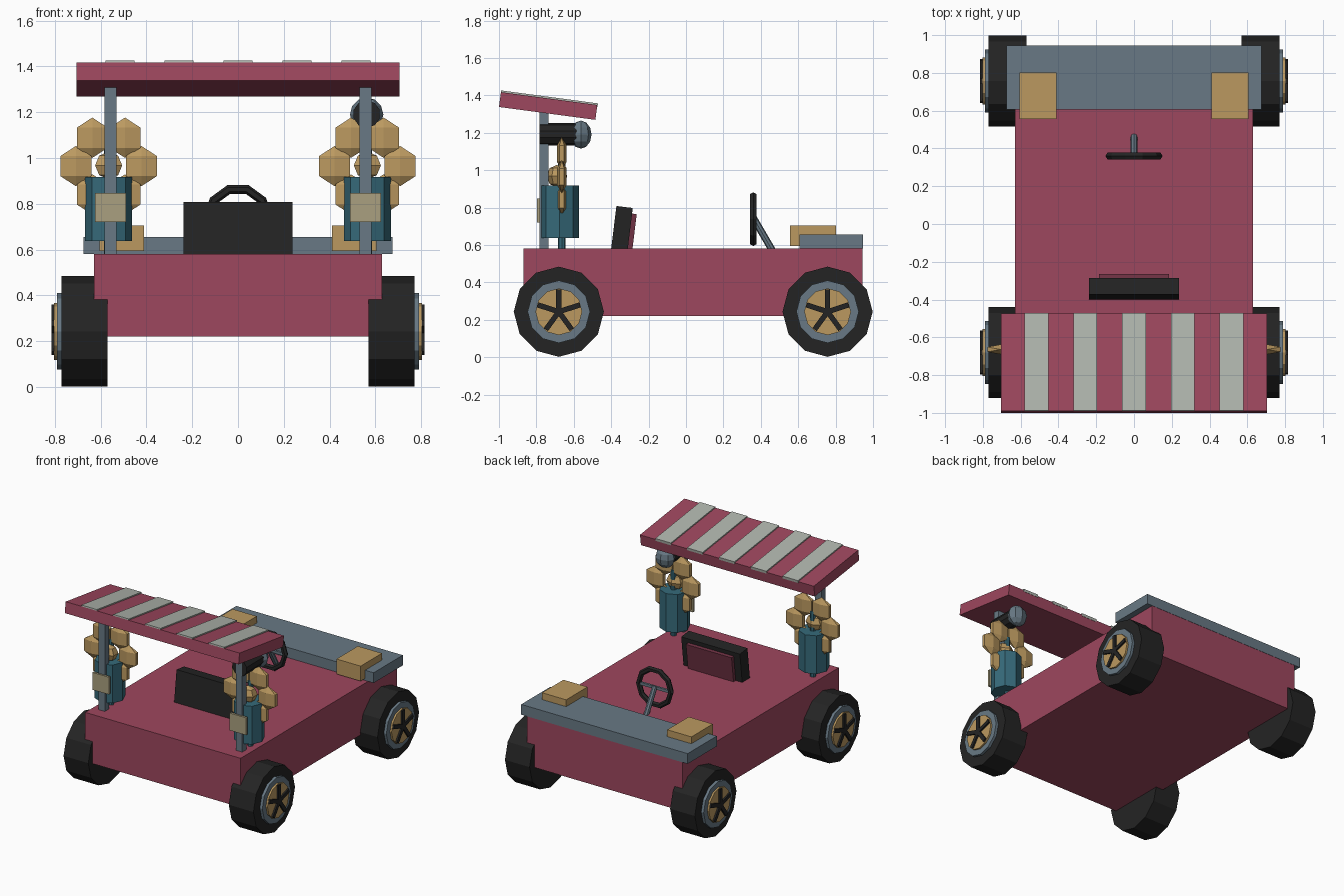
import bpy
import math
from mathutils import Vector, Matrix

if "Cube" in bpy.data.objects:
    bpy.data.objects.remove(bpy.data.objects["Cube"])


def mat(name, r, g, b):
    def lin(c):
        c /= 255
        return c / 12.92 if c <= 0.04045 else ((c + 0.055) / 1.055) ** 2.4
    m = bpy.data.materials.new(name)
    m.diffuse_color = (lin(r), lin(g), lin(b), 1)
    m.use_nodes = True
    m.node_tree.nodes["Principled BSDF"].inputs["Base Color"].default_value = m.diffuse_color
    return m


RED = mat("raspberry red", 158, 71, 94)
MAROON = mat("maroon", 112, 50, 68)
GREY = mat("steel grey", 104, 121, 133)
BLACK = mat("black", 36, 36, 36)
GOLD = mat("gold", 187, 153, 96)
TEAL = mat("teal", 54, 106, 122)
WHITE = mat("pale stripe", 176, 182, 174)
TAN = mat("tan", 170, 160, 128)


def finish(name, m):
    o = bpy.context.object
    o.name = name
    o.data.materials.clear()
    o.data.materials.append(m)
    return o


def box(name, m, lo, hi, matrix=None):
    """Box between two corners, optionally moved by a matrix."""
    lo, hi = Vector(lo), Vector(hi)
    bpy.ops.mesh.primitive_cube_add(size=1)
    o = finish(name, m)
    size = hi - lo
    o.data.transform(Matrix.Translation((lo + hi) / 2) @ Matrix.Diagonal((*size, 1)))
    if matrix:
        o.data.transform(matrix)
    return o


def rod(name, m, a, b, r, sides, turn=0.0):
    """Cylinder from point a to point b."""
    a, b = Vector(a), Vector(b)
    d = b - a
    bpy.ops.mesh.primitive_cylinder_add(vertices=sides, radius=r, depth=d.length)
    o = finish(name, m)
    rot = d.to_track_quat('Z', 'Y').to_matrix().to_4x4()
    o.data.transform(Matrix.Translation((a + b) / 2) @ rot @ Matrix.Rotation(turn, 4, 'Z'))
    return o


def ball(name, m, centre, radii, seg, rings):
    bpy.ops.mesh.primitive_uv_sphere_add(segments=seg, ring_count=rings, radius=1)
    o = finish(name, m)
    o.data.transform(Matrix.Translation(centre) @ Matrix.Diagonal((*radii, 1)))
    return o


def place(y, z, angle):
    return Matrix.Translation((0, y, z)) @ Matrix.Rotation(angle, 4, 'X')


# Body and rear deck
box("body", RED, (-0.63, -0.87, 0.22), (0.63, 0.943, 0.58))
box("rear_deck", GREY, (-0.675, 0.607, 0.58), (0.675, 0.945, 0.655))

# Wheels with rim, hub disc and five spokes
for s in (-1, 1):
    for end, y in (("front", -0.68), ("rear", 0.757)):
        z = 0.243
        rod(end + "_tyre", BLACK, (s * 0.57, y, z), (s * 0.77, y, z), 0.241, 12)
        rod(end + "_rim", GREY, (s * 0.76, y, z), (s * 0.79, y, z), 0.167, 12)
        rod(end + "_hub", GOLD, (s * 0.78, y, z), (s * 0.803, y, z), 0.125, 12)
        rod(end + "_hub_cap", BLACK, (s * 0.79, y, z), (s * 0.815, y, z), 0.025, 8)
        for i in range(5):
            box(end + "_spoke", BLACK, (s * 0.80 - 0.015, -0.014, 0.0),
                (s * 0.80 + 0.015, 0.014, 0.118), place(y, z, i * math.tau / 5))

# Seat, leaning towards the rear
lean = math.radians(-7)
box("seat_back", BLACK, (-0.238, 0, -0.02), (0.238, 0.088, 0.23), place(-0.4, 0.58, lean))
box("seat_pad", MAROON, (-0.185, 0.085, -0.02), (0.185, 0.113, 0.2), place(-0.4, 0.58, lean))

# Steering wheel, crossbar and column
bpy.ops.mesh.primitive_torus_add(major_segments=10, minor_segments=6,
                                 major_radius=0.131, minor_radius=0.02)
wheel = finish("steering_wheel", BLACK)
wheel.data.transform(place(0.36, 0.738, math.pi / 2))
box("steering_crossbar", GREY, (-0.13, 0.352, 0.728), (0.13, 0.368, 0.748))
rod("steering_column", GREY, (0, 0.36, 0.745), (0, 0.468, 0.56), 0.019, 8)

# Tilted canopy with stripes
tilt = place(-0.737, 1.343, math.radians(-7.6))
box("canopy", RED, (-0.705, -0.26, -0.04), (0.705, 0.26, 0.04), tilt)
for i in range(-2, 3):
    x = i * 0.258
    box("canopy_stripe", WHITE, (x - 0.063, -0.26, 0.03), (x + 0.063, 0.262, 0.049), tilt)

# Mirrored parts: boxes on the deck, posts, plates, pots and flowers
for s in (-1, 1):
    x = s * 0.508
    box("deck_box", GOLD, (x - 0.098, 0.555, 0.595), (x + 0.098, 0.803, 0.705))
    x = s * 0.557
    box("canopy_post", GREY, (x - 0.026, -0.784, 0.57), (x + 0.026, -0.735, 1.31))
    box("post_plate", TAN, (x - 0.067, -0.797, 0.72), (x + 0.067, -0.78, 0.847))
    x, y = s * 0.565, -0.676
    rod("pot", TEAL, (x, y, 0.637), (x, y, 0.917), 0.103, 8)
    rod("flower_stem", TEAL, (x, -0.664, 0.57), (x, -0.664, 1.06), 0.02, 8)
    for i in range(6):
        a = i * math.tau / 6
        ball("petal", GOLD, (x + 0.143 * math.cos(a), -0.664, 0.965 + 0.143 * math.sin(a)),
             (0.09, 0.03, 0.088), 6, 3)
    ball("flower_centre", GOLD, (x, -0.69, 0.968), (0.068, 0.055, 0.06), 6, 4)

# Lamp on one post
rod("lamp_body", BLACK, (0.562, -0.784, 1.192), (0.562, -0.57, 1.192), 0.06, 10)
ball("lamp_globe", GREY, (0.562, -0.562, 1.19), (0.073, 0.057, 0.075), 8, 6)
